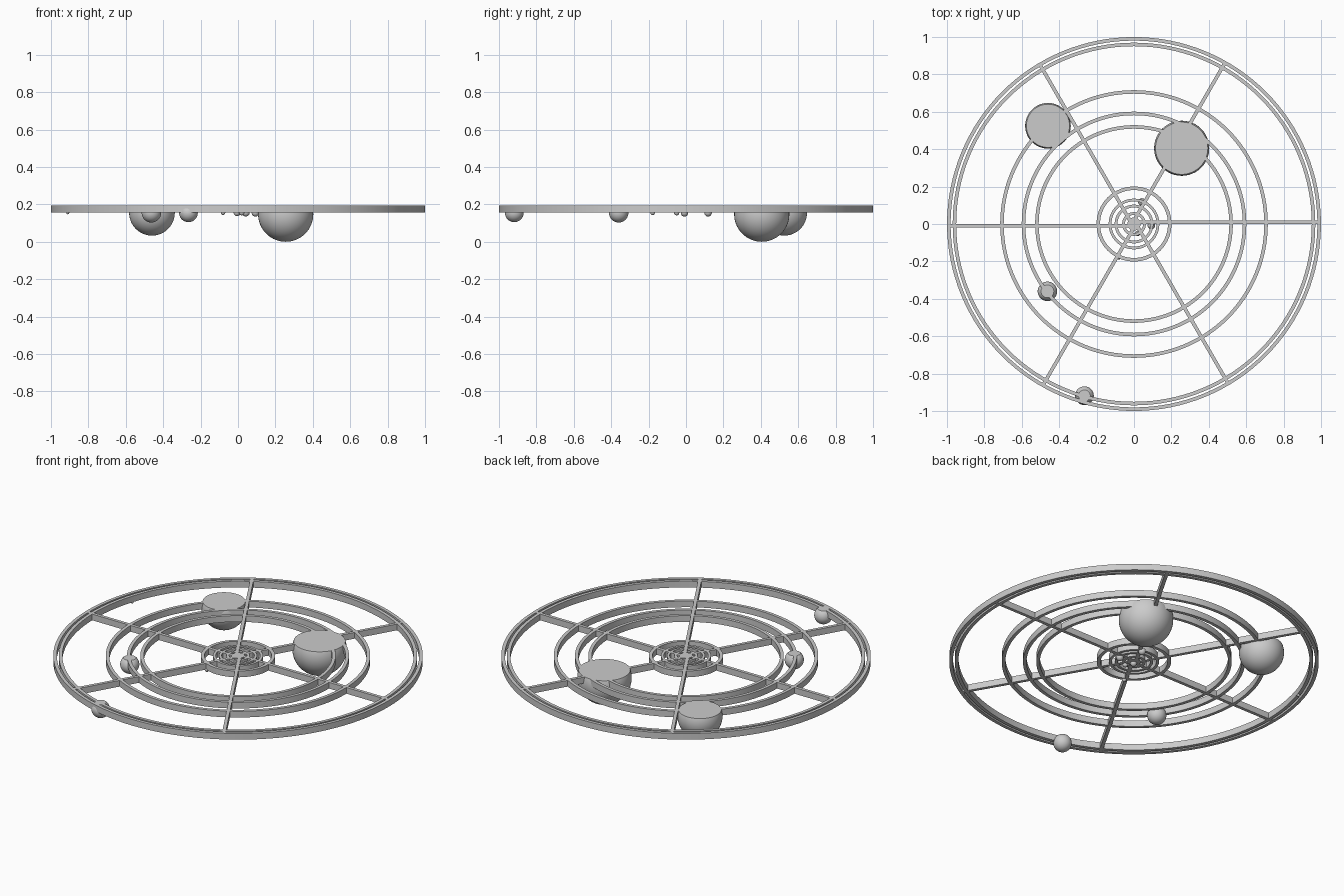
import bpy, bmesh, math
from mathutils import Matrix

if "Cube" in bpy.data.objects:
    bpy.data.objects.remove(bpy.data.objects["Cube"], do_unlink=True)

BOTTOM, TOP = 0.157, 0.194
WIDTH = 0.019

grey = bpy.data.materials.new("plain grey")
grey.use_nodes = True
grey.diffuse_color = (0.6, 0.6, 0.6, 1)
grey.node_tree.nodes["Principled BSDF"].inputs["Base Color"].default_value = (0.6, 0.6, 0.6, 1)


def finish(name, bm):
    bmesh.ops.recalc_face_normals(bm, faces=bm.faces)
    mesh = bpy.data.meshes.new(name)
    bm.to_mesh(mesh)
    bm.free()
    mesh.materials.append(grey)
    obj = bpy.data.objects.new(name, mesh)
    bpy.context.collection.objects.link(obj)
    bpy.ops.object.select_all(action="DESELECT")
    obj.select_set(True)
    bpy.context.view_layer.objects.active = obj
    bpy.ops.object.shade_smooth_by_angle(angle=math.radians(30))


def ring(name, radius, width=WIDTH, segments=128):
    # Rectangular profile swept around the centre
    bm = bmesh.new()
    inner, outer = radius - width / 2, radius + width / 2
    loops = []
    for r, z in ((inner, BOTTOM), (outer, BOTTOM), (outer, TOP), (inner, TOP)):
        loops.append([bm.verts.new((r * math.cos(a), r * math.sin(a), z))
                      for a in (math.tau * i / segments for i in range(segments))])
    for k in range(4):
        a, b = loops[k], loops[(k + 1) % 4]
        for i in range(segments):
            j = (i + 1) % segments
            bm.faces.new((a[i], a[j], b[j], b[i]))
    finish(name, bm)


def spoke(name, angle):
    # Bar with one long side on the radial line
    bm = bmesh.new()
    length = 0.985
    bmesh.ops.create_cube(bm, size=1)
    bmesh.ops.scale(bm, vec=(length, WIDTH, TOP - BOTTOM), verts=bm.verts)
    bmesh.ops.translate(bm, vec=(length / 2, WIDTH / 2, (TOP + BOTTOM) / 2), verts=bm.verts)
    bmesh.ops.rotate(bm, matrix=Matrix.Rotation(angle, 3, "Z"), verts=bm.verts)
    finish(name, bm)


def planet(name, x, y, radius, z=0.155):
    # Ball sliced flat level with the tops of the rings
    bm = bmesh.new()
    bmesh.ops.create_uvsphere(bm, u_segments=48, v_segments=32, radius=radius)
    bmesh.ops.translate(bm, vec=(x, y, z), verts=bm.verts)
    if z + radius > TOP:
        cut = bmesh.ops.bisect_plane(bm, geom=bm.verts[:] + bm.edges[:] + bm.faces[:],
                                     plane_co=(0, 0, TOP), plane_no=(0, 0, 1), clear_outer=True)
        rim = [e for e in cut["geom_cut"] if isinstance(e, bmesh.types.BMEdge)]
        bmesh.ops.edgeloop_fill(bm, edges=rim)
    finish(name, bm)


# Outer rim and orbit rings
ring("outer_rim", 0.99)
for i, r in enumerate((0.96, 0.706, 0.591, 0.519, 0.191)):
    ring(f"orbit_ring_{i + 1}", r)
for i, r in enumerate((0.128, 0.096, 0.056, 0.028)):
    ring(f"inner_ring_{i + 1}", r, width=0.015, segments=64)

# Six spokes
for i in range(6):
    spoke(f"spoke_{i + 1}", i * math.pi / 3)

# Large planets
planet("largest_planet", 0.255, 0.405, 0.1475, z=0.1475)
planet("second_planet", -0.46, 0.525, 0.122)
planet("third_planet", -0.463, -0.36, 0.052)
planet("rim_planet", -0.265, -0.918, 0.05)

# Small planets
planet("tiny_rim_planet", -0.91, 0.3, 0.008)
planet("small_planet_1", -0.08, -0.178, 0.012)
planet("small_planet_2", 0.042, 0.118, 0.02)
planet("small_planet_3", 0.093, -0.008, 0.02)
planet("small_planet_4", 0.02, -0.05, 0.014)
planet("centre_ball", -0.005, -0.01, 0.018)
